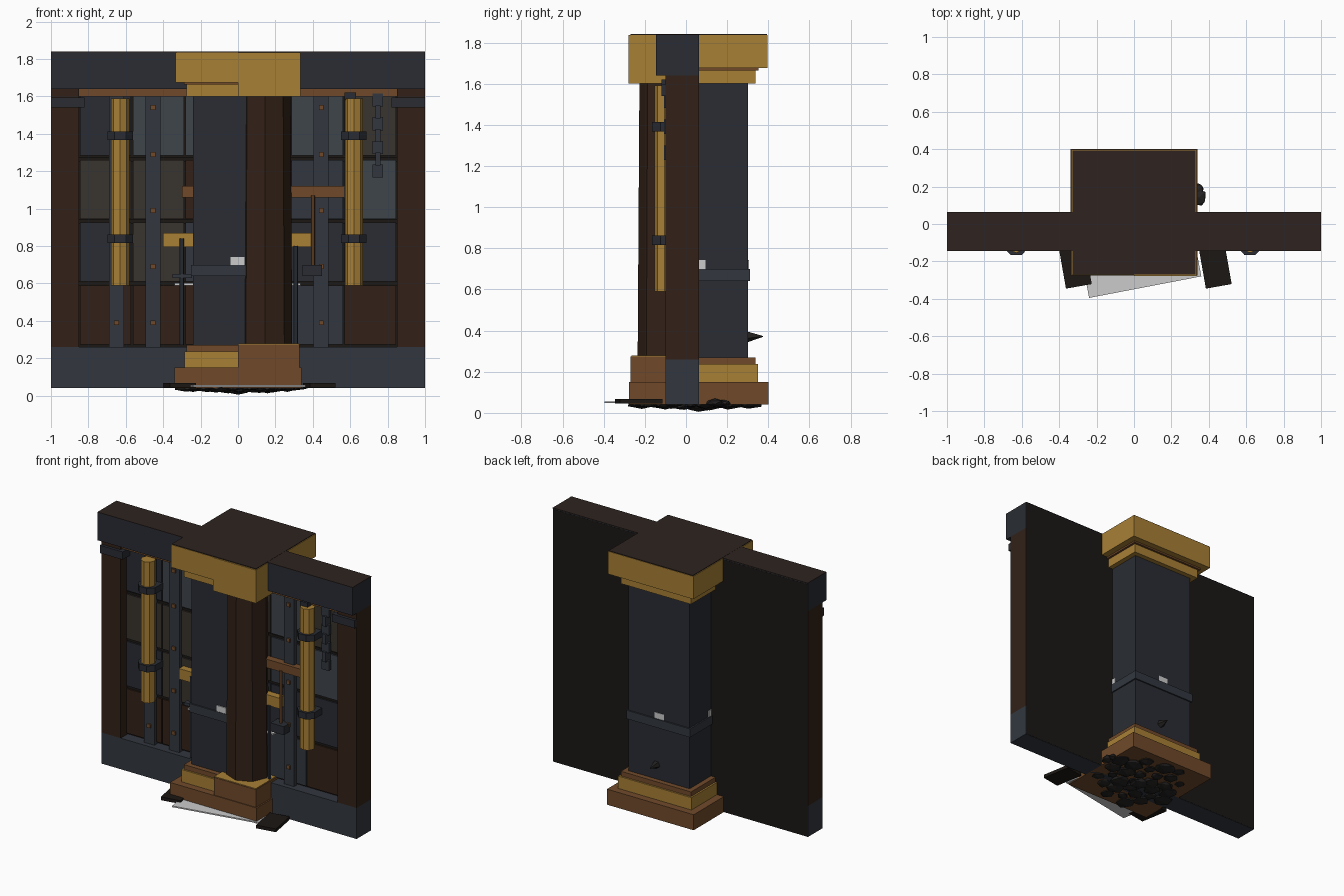
import bpy, bmesh, math, random
from mathutils import Vector, Matrix

if "Cube" in bpy.data.objects:
    bpy.data.objects.remove(bpy.data.objects["Cube"])

random.seed(4)


def lin(c):
    c /= 255
    return c / 12.92 if c <= 0.04045 else ((c + 0.055) / 1.055) ** 2.4


def material(name, r, g, b):
    m = bpy.data.materials.new(name)
    m.diffuse_color = (lin(r), lin(g), lin(b), 1)
    m.use_nodes = True
    m.node_tree.nodes["Principled BSDF"].inputs["Base Color"].default_value = m.diffuse_color
    return m


BRASS = material("brass", 168, 128, 54)
COPPER = material("copper", 112, 74, 42)
WOOD = material("wood", 50, 33, 23)
STEEL = material("steel", 50, 55, 63)
DARK = material("dark_steel", 41, 44, 51)
TAN = material("tan_panel", 56, 51, 46)
BLUE = material("blue_panel", 63, 69, 75)
BACK = material("back", 27, 23, 20)
TOP = material("top", 46, 36, 32)
ROCK = material("rock", 36, 34, 33)


def finish(name, bm, mat):
    bmesh.ops.recalc_face_normals(bm, faces=bm.faces)
    me = bpy.data.meshes.new(name)
    bm.to_mesh(me)
    bm.free()
    ob = bpy.data.objects.new(name, me)
    bpy.context.collection.objects.link(ob)
    if mat:
        me.materials.append(mat)
    return ob


def box(name, x, y, z, mat, turn=0):
    bm = bmesh.new()
    bmesh.ops.create_cube(bm, size=1)
    size = Vector((x[1] - x[0], y[1] - y[0], z[1] - z[0]))
    mid = Vector((sum(x), sum(y), sum(z))) / 2
    bm.transform(Matrix.Translation(mid) @ Matrix.Rotation(math.radians(turn), 4, 'Z')
                 @ Matrix.Diagonal(size).to_4x4())
    return finish(name, bm, mat)


def prism(name, pts, z0, z1, mat, taper=1.0, mid=(0, 0)):
    bm = bmesh.new()
    low = [bm.verts.new((x, y, z0)) for x, y in pts]
    high = [bm.verts.new((mid[0] + (x - mid[0]) * taper, mid[1] + (y - mid[1]) * taper, z1)) for x, y in pts]
    bm.faces.new(low)
    bm.faces.new(high)
    for i in range(len(pts)):
        j = (i + 1) % len(pts)
        bm.faces.new((low[i], low[j], high[j], high[i]))
    return finish(name, bm, mat)


def ngon(cx, cy, r, n, offset=0.0):
    return [(cx + r * math.cos(2 * math.pi * i / n + offset),
             cy + r * math.sin(2 * math.pi * i / n + offset)) for i in range(n)]


CY = 0.062  # column centre in y


def three_quarters(name, h, z0, z1, mat, cut=0.0):
    """Square slab with its front right quarter left out."""
    prism(name, [(-h, CY - h), (cut, CY - h), (cut, CY), (h, CY), (h, CY + h), (-h, CY + h)], z0, z1, mat)


# Wall frame
box("wall_core", (-0.996, 0.996), (-0.02, 0.063), (0.042, 1.83), BACK)
box("bottom_beam", (-1, 1), (-0.10, 0.062), (0.04, 0.26), STEEL)
box("top_beam", (-1, 1), (-0.145, 0.062), (1.64, 1.836), DARK)
box("wall_top_plate", (-1, 1), (-0.145, 0.065), (1.836, 1.84), TOP)
box("trim_rail", (-0.86, 0.86), (-0.09, 0.0), (1.60, 1.64), COPPER)
for s in (-1, 1):
    box("side_post", sorted((s, s * 0.85)), (-0.10, 0.062), (0.26, 1.64), WOOD)
    box("post_cap", sorted((s * 0.999, s * 0.82)), (-0.12, -0.02), (1.54, 1.595), DARK)

# Wall panels, four rows from the top down
colour = {'d': DARK, 's': STEEL, 't': TAN, 'b': BLUE, 'w': WOOD}
for r, row in enumerate(("dbbtbt", "ttwtsb", "dtssdd", "wwwdsw")):
    z1 = (1.60, 1.26, 0.925, 0.59)[r]
    for c, key in enumerate(row):
        x0 = -0.85 + c * 0.2833
        box("wall_panel", (x0 + 0.004, x0 + 0.279), (-0.04, -0.01), (max(0.26, z1 - 0.315), z1), colour[key])
for z in (0.60, 0.93, 1.265):
    box("groove_strip", (-0.85, 0.85), (-0.03, -0.01), (z - 0.012, z + 0.012), BACK)

# Riveted straps
for x in (-0.65, -0.455, 0.445):
    box("strap", (x - 0.04, x + 0.04), (-0.065, -0.03), (0.26, 1.60), STEEL)
    for z in (0.39, 0.69, 0.99, 1.29, 1.54):
        box("rivet", (x - 0.013, x + 0.013), (-0.075, -0.06), (z - 0.013, z + 0.013), COPPER)

# Brass pipes with clamps
for x in (-0.63, 0.62):
    prism("pipe", ngon(x, -0.105, 0.049, 8), 0.59, 1.59, BRASS)
    for z in (0.84, 1.39):
        prism("pipe_clamp", [(x - 0.068, -0.03), (x - 0.068, -0.125), (x - 0.03, -0.165),
                             (x + 0.03, -0.165), (x + 0.068, -0.125), (x + 0.068, -0.03)], z - 0.023, z + 0.023, DARK)
box("pipe_socket", (0.57, 0.63), (-0.12, -0.06), (1.58, 1.62), DARK)

# Cross bars behind the column
box("copper_bar", (-0.30, 0.57), (-0.09, -0.04), (1.06, 1.12), COPPER)
box("brass_bar", (-0.40, 0.39), (-0.09, -0.03), (0.795, 0.87), BRASS)
box("pale_strip", (-0.34, 0.335), (-0.08, -0.03), (0.59, 0.602), None)

# Levers either side
prism("left_lever", ngon(-0.30, -0.09, 0.012, 6), 0.27, 0.84, STEEL)
box("left_lever_cross", (-0.35, -0.245), (-0.105, -0.07), (0.63, 0.65), STEEL)
box("right_lever_block", (0.345, 0.45), (-0.13, -0.05), (0.64, 0.70), DARK)
prism("right_lever_rod", ngon(0.40, -0.09, 0.011, 6), 0.69, 1.07, COPPER)
prism("right_lever_foot", ngon(0.31, -0.09, 0.012, 6), 0.27, 0.80, STEEL)

# Hanging chain
for i in range(7):
    z = 1.58 - i * 0.063
    w, d = (0.028, 0.012) if i % 2 == 0 else (0.014, 0.026)
    box("chain_link", (0.748 - w, 0.748 + w), (-0.08 - d, -0.08 + d), (z - 0.035, z + 0.035), STEEL)

# Column: square steel shaft over three quarters, octagonal wood post in the front right quarter
three_quarters("steel_shaft", 0.24, 0.26, 1.61, DARK, 0.05)
three_quarters("shaft_band", 0.25, 0.64, 0.70, STEEL, 0.05)
prism("wood_post", ngon(0.145, -0.09, 0.145, 8), 0.27, 1.61, WOOD, 0.94, (0.145, -0.09))

# Capital and base
for z0, z1, h, mat in ((1.675, 1.836, 0.335, BRASS), (1.663, 1.675, 0.29, COPPER), (1.60, 1.663, 0.275, BRASS),
                       (0.15, 0.237, 0.287, BRASS), (0.237, 0.27, 0.275, COPPER)):
    three_quarters("capital_step" if z0 > 1 else "base_step", h, z0, z1, mat)
box("quarter_capital", (0, 0.335), (CY - 0.341, CY), (1.60, 1.836), BRASS)
box("quarter_base", (0, 0.33), (CY - 0.332, CY), (0.15, 0.275), COPPER)
box("quarter_base_top", (0, 0.325), (CY - 0.328, CY), (0.275, 0.28), BRASS)
box("plinth", (-0.34, 0.34), (CY - 0.338, CY + 0.338), (0.04, 0.15), COPPER)
box("capital_top_plate", (-0.33, 0.33), (CY - 0.332, CY + 0.332), (1.835, 1.841), TOP)

# Pale chips on the band, spike on the back
box("chip_front", (-0.04, 0.035), (-0.185, -0.17), (0.70, 0.742), None)
box("chip_back", (-0.04, 0.035), (0.295, 0.305), (0.70, 0.742), None)
box("chip_right", (0.23, 0.246), (0.06, 0.095), (0.70, 0.742), None)
box("chip_left", (-0.246, -0.23), (0.06, 0.095), (0.70, 0.742), None)
bm = bmesh.new()
bmesh.ops.create_cone(bm, cap_ends=True, segments=5, radius1=0.03, radius2=0.002, depth=0.08)
bm.transform(Matrix.Translation((0.02, 0.335, 0.372)) @ Matrix.Rotation(-math.pi / 2, 4, 'X'))
finish("back_spike", bm, ROCK)

# Floor pieces: planks, pale sheet and rubble
box("left_plank", (-0.383, -0.243), (-0.335, -0.125), (0.045, 0.068), BACK, 10)
box("right_plank", (0.365, 0.505), (-0.335, -0.125), (0.045, 0.068), BACK, 10)
prism("pale_sheet", [(-0.24, -0.395), (0.36, -0.28), (0.33, -0.12), (-0.27, -0.235)], 0.047, 0.056, None)


def rock(x, y, z, r, flat):
    bm = bmesh.new()
    bmesh.ops.create_icosphere(bm, subdivisions=1, radius=r)
    for v in bm.verts:
        v.co *= random.uniform(0.8, 1.1)
    bm.transform(Matrix.Translation((x, y, z)) @ Matrix.Diagonal((1, 1, flat, 1))
                 @ Matrix.Rotation(random.uniform(0, 6), 4, 'Z'))
    finish("rubble", bm, ROCK)


rock(0, 0.06, 0.025, 0.075, 0.30)
for i in range(30):
    d = 0.30 * math.sqrt((i + 0.5) / 30)
    a = i * 2.4
    rock(d * math.cos(a) * 1.05, 0.06 + d * math.sin(a), 0.027 + d * 0.05, random.uniform(0.04, 0.085), 0.27)
rock(0.345, 0.14, 0.05, 0.05, 0.4)
rock(0.34, 0.18, 0.05, 0.04, 0.4)
